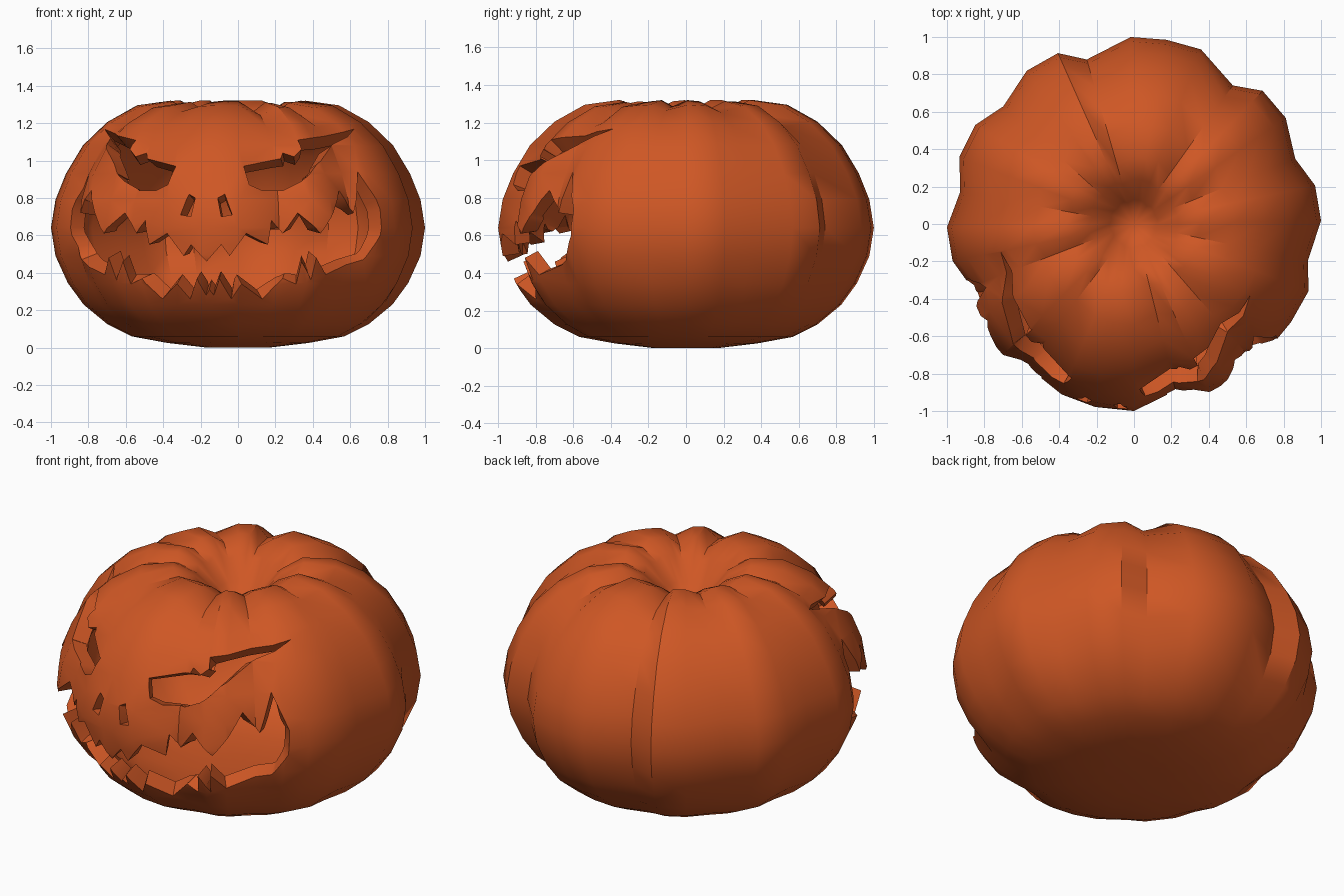
import bpy, bmesh, math
from mathutils import Vector
from mathutils.geometry import delaunay_2d_cdt

if "Cube" in bpy.data.objects:
    bpy.data.objects.remove(bpy.data.objects["Cube"])

# Side profile (radius, height), bottom centre to the dip in the crown
PROFILE = [(0, .01), (.17, .0), (.38, .025), (.57, .06), (.70, .126), (.826, .23),
           (.91, .345), (.976, .49), (1, .64), (.976, .79), (.92, .93), (.83, 1.08),
           (.70, 1.205), (.54, 1.295), (.36, 1.32), (.24, 1.26), (.13, 1.14), (0, 1.03)]
# Ribbed outline: (azimuth in degrees, radius factor)
RIBS = [(1, 1), (12, .99), (22, .93), (35, .99), (46, .99), (54.5, .91), (69, 1),
        (80, 1), (91, 1), (106, .915), (114, 1), (125, 1), (138, .94), (148, 1),
        (159, 1), (169.5, .945), (181, 1), (191.5, .99), (201, .93), (211, .98),
        (225, .99), (233, .94), (247, .99), (258, 1), (270, 1), (284, .91),
        (294, .985), (301, .98), (311, .92), (320, .98), (328, .99), (339, 1),
        (348, .95), (361, 1)]
AXIS = 260  # the face looks slightly to one side

# Right half of the face as seen from the front (x, z)
EYE = [(.03, .97), (.06, .87), (.13, .84), (.24, .84), (.34, .89), (.42, .98), (.51, 1.09),
       (.62, 1.17), (.32, 1.11), (.34, 1.06), (.30, 1.02), (.24, 1.04), (.23, 1.01)]
NOSE = [(-.11, .80), (-.07, .82), (-.03, .71), (-.09, .70)]
MOUTH = [(-.165, .46), (-.09, .55), (-.045, .49), (.045, .61), (.16, .55), (.18, .68),
         (.24, .61), (.32, .72), (.44, .61), (.51, .72), (.54, .84), (.62, .72),
         (.64, .94), (.76, .74), (.76, .60), (.67, .47), (.47, .39), (.42, .48),
         (.39, .36), (.34, .46), (.31, .34), (.24, .37), (.13, .26), (.02, .34),
         (-.035, .26), (-.10, .37), (-.13, .28), (-.165, .31)]


def lerp_table(table, x):
    for (a, fa), (b, fb) in zip(table, table[1:]):
        if x <= b:
            return fa + (fb - fa) * (x - a) / (b - a)
    return table[-1][1]


def surface(az, t):
    """Point on the skin at an azimuth and a profile position."""
    i = max(0, min(int(t), len(PROFILE) - 2))
    f = t - i
    r, z = (PROFILE[i][k] * (1 - f) + PROFILE[i + 1][k] * f for k in (0, 1))
    groove = 1 - lerp_table(RIBS, az)
    r *= 1 - groove * min(1, .3 + z * 1.8)
    z -= groove * .6 * max(0, (z - 1.1) / .2) * min(1, r / .25)
    a = math.radians(az)
    return Vector((r * math.cos(a), r * math.sin(a), z))


HEIGHTS = [(z, i) for i, (r, z) in enumerate(PROFILE)][1:15]
U = 10  # degrees per unit in the flat layout


def to_flat(x, z):
    t = lerp_table(HEIGHTS, z)
    az = min((AXIS - 2 + k * .2 for k in range(430)), key=lambda a: abs(surface(a, t).x - x))
    return Vector((az / U, t))


def mirrored(pts):
    return [Vector((2 * AXIS / U - p.x, p.y)) for p in reversed(pts)]


def inside(p, poly):
    hit = False
    for a, b in zip(poly, poly[1:] + poly[:1]):
        if (a.y > p.y) != (b.y > p.y) and p.x < a.x + (b.x - a.x) * (p.y - a.y) / (b.y - a.y):
            hit = not hit
    return hit


# Openings in the flat layout
eye = [to_flat(*p) for p in EYE]
nose = [to_flat(*p) for p in NOSE]
half = [to_flat(*p) for p in MOUTH]
half[0].x = half[-1].x = AXIS / U
mouth = half + mirrored(half)[1:-1]
holes = [eye, mirrored(eye), nose, mirrored(nose), mouth]

# Flat grid of ribs and rings, with the openings as constraint edges
n, m = len(RIBS), len(PROFILE)
pts = [Vector((a / U, j)) for a, _ in RIBS for j in range(m)]
edges = [(i * m + j, i * m + j + 1) for i in range(n) for j in range(m - 1)]
edges += [(i * m + j, i * m + j + m) for i in range(n - 1) for j in range(m)]
for h in holes:
    s = len(pts)
    pts += h
    edges += [(s + k, s + (k + 1) % len(h)) for k in range(len(h))]
flat, _, tris, *_ = delaunay_2d_cdt(pts, edges, [], 0, 1e-5)

# Wrap the layout into the pumpkin skin, leaving the openings out
bm = bmesh.new()
vs = [bm.verts.new(surface(p.x * U, p.y)) for p in flat]
for tri in tris:
    c = sum((flat[k] for k in tri), Vector((0, 0))) / 3
    if not any(inside(c, h) for h in holes):
        bm.faces.new([vs[k] for k in tri])
bmesh.ops.remove_doubles(bm, verts=bm.verts, dist=.0008)
bmesh.ops.delete(bm, geom=[v for v in bm.verts if not v.link_faces], context='VERTS')
bmesh.ops.recalc_face_normals(bm, faces=bm.faces)
top = max(bm.faces, key=lambda f: f.calc_center_median().z)
if top.normal.z < 0:
    bmesh.ops.reverse_faces(bm, faces=bm.faces)

mesh = bpy.data.meshes.new("pumpkin_shell")
bm.to_mesh(mesh)
bm.free()
shell = bpy.data.objects.new("pumpkin_shell", mesh)
bpy.context.collection.objects.link(shell)
orange = bpy.data.materials.new("pumpkin orange")
orange.diffuse_color = (.62, .095, .018, 1)
orange.use_nodes = True
orange.node_tree.nodes["Principled BSDF"].inputs["Base Color"].default_value = orange.diffuse_color
mesh.materials.append(orange)

# Hollow wall
wall = shell.modifiers.new("wall", 'SOLIDIFY')
wall.thickness = .09
wall.offset = -1
bpy.context.view_layer.objects.active = shell
shell.select_set(True)
bpy.ops.object.modifier_apply(modifier="wall")
bpy.ops.object.shade_smooth_by_angle(angle=math.radians(35))
